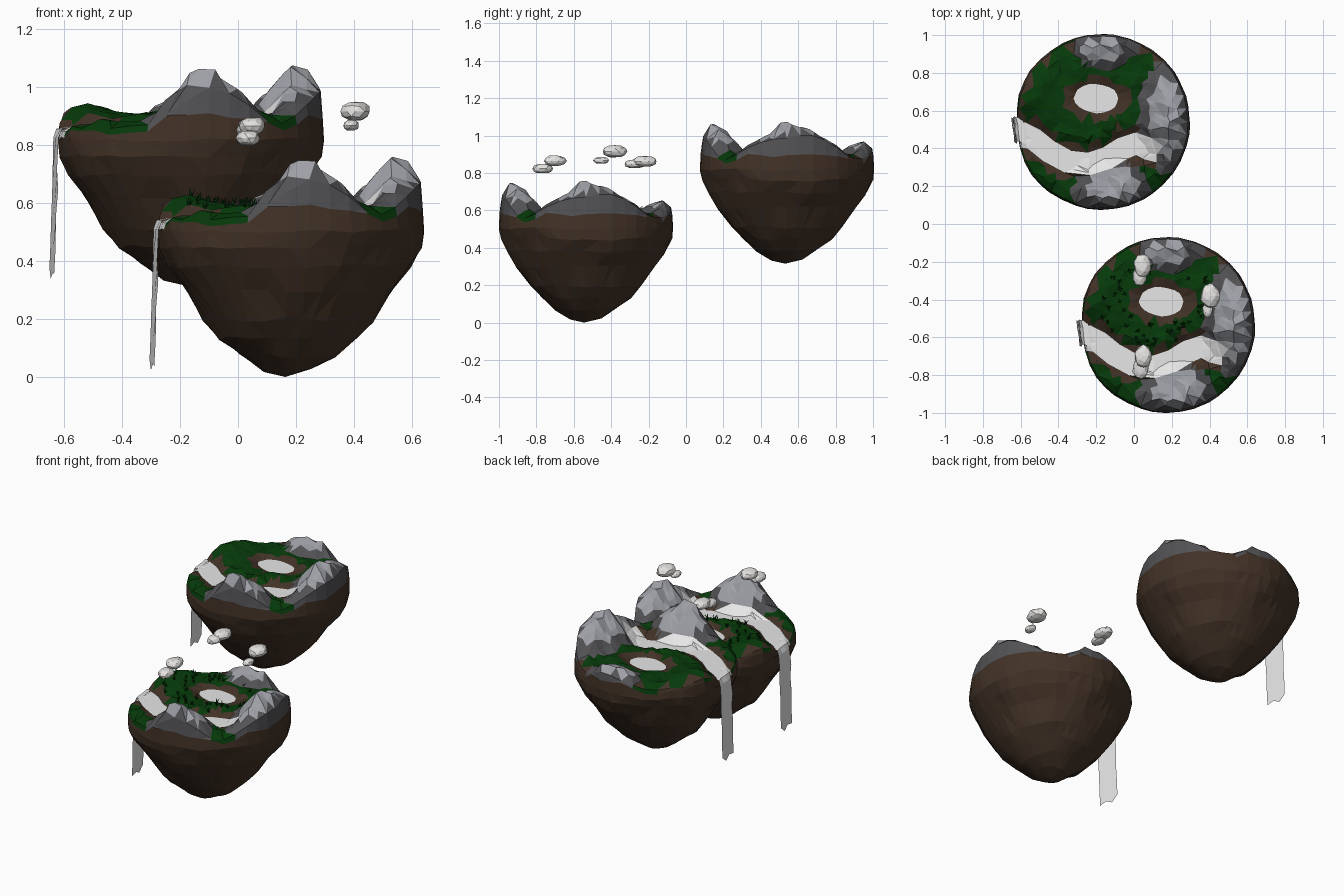
import bpy, bmesh, math, random
from mathutils import Vector, noise
from mathutils.geometry import delaunay_2d_cdt, intersect_point_line

random.seed(4)
old = bpy.data.objects.get("Cube")
if old:
    bpy.data.objects.remove(old)


def material(name, rgb):
    m = bpy.data.materials.new(name)
    m.use_nodes = True
    m.diffuse_color = (*rgb, 1)
    m.node_tree.nodes["Principled BSDF"].inputs["Base Color"].default_value = (*rgb, 1)
    return m


MATS = [material("soil brown", (0.055, 0.032, 0.02)),
        material("grass green", (0.002, 0.043, 0.003)),
        material("dark rock", (0.085, 0.085, 0.092)),
        material("light rock", (0.34, 0.35, 0.38)),
        material("water white", (0.85, 0.85, 0.85)),
        material("cloud white", (0.78, 0.77, 0.75))]
SOIL, GRASS, DARK, LIGHT, WATER, CLOUD = range(6)

FRONT = Vector((0.175, -0.535, 0))
BACK = FRONT + Vector((-0.345, 1.075, 0.315))
RIM, SIDES = 0.455, 40
RIVER = [Vector(p) for p in ((-0.52, 0.0), (-0.43, -0.055), (-0.36, -0.09), (-0.28, -0.155),
                             (-0.18, -0.21), (-0.07, -0.222), (0.03, -0.19), (0.11, -0.14),
                             (0.18, -0.115), (0.24, -0.14))]
RIVER_HALF = 0.06
POND, POND_R = Vector((-0.03, 0.125)), Vector((0.122, 0.078))
# rocky peaks: centre x, y, radii x, y, height
ROCKS = ((0.06, -0.38, 0.215, 0.175, 0.16),
         (0.385, 0.03, 0.19, 0.33, 0.16),
         (0.01, 0.41, 0.17, 0.13, 0.085))
# pale caps of the peaks: centre x, y, radii x, y
CAPS = ((0.06, -0.335, 0.14, 0.11), (0.34, 0.025, 0.1, 0.21), (0.0, 0.385, 0.115, 0.065))


def rough(x, y, z, scale):
    return noise.noise(Vector((x, y, z)) * scale)


def river_distance(p):
    best = 9
    for a, b in zip(RIVER, RIVER[1:]):
        q, t = intersect_point_line(p, a, b)
        q = a.lerp(b, min(1, max(0, t)))
        best = min(best, (Vector((q[0], q[1])) - p).length)
    return best


def ellipse_ratio(p, x, y, rx, ry):
    return math.hypot((p.x - x) / rx, (p.y - y) / ry)


def pond_ratio(p):
    return ellipse_ratio(p, *POND, *POND_R)


def step(a, b, v):
    t = min(1, max(0, (v - a) / (b - a)))
    return t * t * (3 - 2 * t)


def height(p):
    z = 0.588 + 0.02 * rough(p.x, p.y, 0, 11)
    z += 0.04 * math.exp(-(p - Vector((-0.35, 0.14))).length_squared / 0.01)
    if p.y < -0.1 and p.x < 0:
        z -= 0.02
    z += (0.568 - z) * (1 - step(1, 1.5, pond_ratio(p)))
    z += (0.55 - z) * (1 - step(RIVER_HALF, 0.11, river_distance(p)))
    for *shape, h in ROCKS:
        q = ellipse_ratio(p, *shape)
        if q < 1:
            z += (h + 0.05 * rough(p.x, p.y, 3, 15)) * (1 - q ** 1.3)
    return z - 0.025 * step(0.41, RIM, p.length)


def surface_colour(p):
    wobble = rough(p.x, p.y, 7, 12)
    d = river_distance(p)
    if d < RIVER_HALF or pond_ratio(p) < 0.99:
        return WATER
    if p.length < 0.437 and min(ellipse_ratio(p, *c) for c in CAPS) < 1 + 0.25 * wobble:
        return LIGHT
    if min(ellipse_ratio(p, *r[:4]) for r in ROCKS) < 1:
        return DARK
    if d < 0.097 + 0.04 * wobble or pond_ratio(p) < 1.5 + 0.3 * wobble:
        return SOIL
    if p.length > 0.425 and p.y > 0 and wobble > -0.1:
        return SOIL
    return GRASS


def place(name, mesh, location):
    ob = bpy.data.objects.new(name, mesh)
    ob.location = location
    bpy.context.scene.collection.objects.link(ob)
    return ob


def finish(name, bm, mats, location):
    mesh = bpy.data.meshes.new(name)
    bm.to_mesh(mesh)
    bm.free()
    for m in mats:
        mesh.materials.append(m)
    return place(name, mesh, location)


def circle(i, r):
    a = 2 * math.pi * i / SIDES
    return Vector((r * math.cos(a), r * math.sin(a)))


def around(i, r):
    # uneven outline, pinched where the river leaves
    u = circle(i, 1)
    pinch = 0.035 * math.exp(-(u - Vector((-1, -0.1))).length_squared / 0.1)
    return u * r * (1 + 0.012 * rough(u.x, u.y, 0, 4) - pinch)


def build_island():
    # plan of the top: rim, pond and river outlines, then scattered points
    points = [around(i, RIM) for i in range(SIDES)]
    edges = []

    def outline(loop):
        n = len(points)
        points.extend(loop)
        edges.extend((n + i, n + (i + 1) % len(loop)) for i in range(len(loop)))

    outline([POND + circle(i, random.uniform(0.93, 1.03)) * POND_R for i in range(0, SIDES, 2)])
    left, right = [], []
    for i in range(1, len(RIVER)):
        along = (RIVER[min(i + 1, len(RIVER) - 1)] - RIVER[i - 1]).normalized()
        side = Vector((-along.y, along.x)) * RIVER_HALF
        left.append(RIVER[i] + side)
        right.append(RIVER[i] - side)
    end = RIVER[-1] + Vector((0.05, -0.03))
    outline([p * min(1, 0.422 / p.length) for p in left + [end] + right[::-1]])
    for i in range(-11, 12):
        for j in range(-11, 12):
            p = Vector((i + random.uniform(-.4, .4), j + random.uniform(-.4, .4))) * 0.04
            if p.length < 0.425 and abs(pond_ratio(p) - 1) > 0.2 \
                    and abs(river_distance(p) - RIVER_HALF) > 0.012:
                points.append(p)
    plan = delaunay_2d_cdt(points, edges, [], 0, 1e-5)
    bm = bmesh.new()
    verts = [bm.verts.new((p.x, p.y, height(p))) for p in plan[0]]
    for face in plan[2]:
        f = bm.faces.new([verts[i] for i in face])
        f.material_index = surface_colour(f.calc_center_median().xy)
    # ragged lip, then the tapering underside
    rings = [[bm.verts.new((*p, height(p))) for p in points[:SIDES]]]
    lip = []
    for v in rings[0]:
        p = v.co.xy
        z = min(v.co.z, 0.6) - 0.02 + 0.025 * rough(p.x, p.y, 5, 12)
        lip.append(bm.verts.new((*(p * 1.015), z)))
    rings.append(lip)
    profile = ((0.466, 0.505), (0.454, 0.45), (0.42, 0.38), (0.37, 0.3), (0.3, 0.2),
               (0.242, 0.135), (0.172, 0.078), (0.085, 0.025))
    for r, z in profile:
        ring = []
        for i in range(SIDES):
            p = around(i + random.uniform(-.2, .2), r)
            swell = 1 + 0.05 * rough(p.x, p.y, z, 6) * (z < 0.48)
            ring.append(bm.verts.new((p.x * swell - 0.015 * (0.5 - z), p.y * swell,
                                      z + 0.02 * rough(p.x, p.y, z, 8))))
        rings.append(ring)
    for k, (a, b) in enumerate(zip(rings, rings[1:])):
        for i in range(SIDES):
            j = (i + 1) % SIDES
            f = bm.faces.new((a[i], b[i], b[j], a[j]))
            f.material_index = surface_colour(around(i + 0.5, RIM)) if k == 0 else SOIL
    tip = bm.verts.new((-0.012, -0.01, 0))
    for i in range(SIDES):
        bm.faces.new((rings[-1][i], tip, rings[-1][(i + 1) % SIDES]))
    bmesh.ops.remove_doubles(bm, verts=bm.verts, dist=1e-4)
    bmesh.ops.triangulate(bm, faces=bm.faces)
    bmesh.ops.recalc_face_normals(bm, faces=bm.faces)
    return finish("front_island", bm, MATS[:5], FRONT)


def build_waterfall():
    bm = bmesh.new()
    rows = []
    for x, z in ((-0.41, 0.546), (-0.445, 0.54), (-0.458, 0.51), (-0.46, 0.42), (-0.461, 0.32),
                 (-0.465, 0.22), (-0.47, 0.12), (-0.472, 0.04)):
        row = []
        sway = random.uniform(-.008, .008)
        for k in range(4):
            t = k / 3 - 0.5
            y = -0.045 + sway + t * 0.135 + random.uniform(-.004, .004)
            dz = random.uniform(-.02, .02) if z < 0.5 else 0
            row.append(bm.verts.new((x - 0.018 * t + random.uniform(-.003, .003), y, z + dz)))
        rows.append(row)
    for a, b in zip(rows, rows[1:]):
        for k in range(3):
            bm.faces.new((a[k], a[k + 1], b[k + 1], b[k]))
    return finish("front_waterfall", bm, [MATS[WATER]], FRONT)


# both islands share the same shape
island = build_island()
place("back_island", island.data, BACK)
fall = build_waterfall()
place("back_waterfall", fall.data, BACK)

# small leafy tufts on the front island
bm = bmesh.new()
count = 0
while count < 45:
    p = Vector((random.uniform(-.36, .25), random.uniform(-.12, .3)))
    if surface_colour(p) != GRASS or p.length > 0.4:
        continue
    count += 1
    z = height(p)
    for k in range(4):
        a = k * math.pi / 2 + random.random()
        out = Vector((math.cos(a), math.sin(a))) * random.uniform(.01, .02)
        side = Vector((-out.y, out.x)) * 0.35
        bm.faces.new([bm.verts.new((*q, h)) for q, h in (
            (p - side, z - .005), (p + side, z - .005), (p + out, z + random.uniform(.015, .03)))])
finish("grass_tufts", bm, [MATS[GRASS]], FRONT)

# three pairs of faceted clouds: position, then radii
CLOUDS = ((0.05, -0.70, 0.865, 0.047, 0.06, 0.032), (0.035, -0.765, 0.823, 0.042, 0.057, 0.029),
          (0.405, -0.38, 0.915, 0.051, 0.067, 0.037), (0.39, -0.455, 0.867, 0.027, 0.042, 0.021),
          (0.045, -0.22, 0.862, 0.047, 0.066, 0.031), (0.03, -0.275, 0.848, 0.037, 0.056, 0.026))
for i, (x, y, z, rx, ry, rz) in enumerate(CLOUDS):
    bm = bmesh.new()
    bmesh.ops.create_icosphere(bm, subdivisions=2, radius=1)
    for v in bm.verts:
        v.co *= 1 + 0.12 * rough(*(v.co + Vector((i * 3, 0, 0))), 1.7)
        v.co.z = max(-0.85, min(0.9, v.co.z))
        v.co = v.co * Vector((rx, ry, rz))
    finish("cloud_%d" % (i + 1), bm, [MATS[CLOUD]], (x, y, z))
